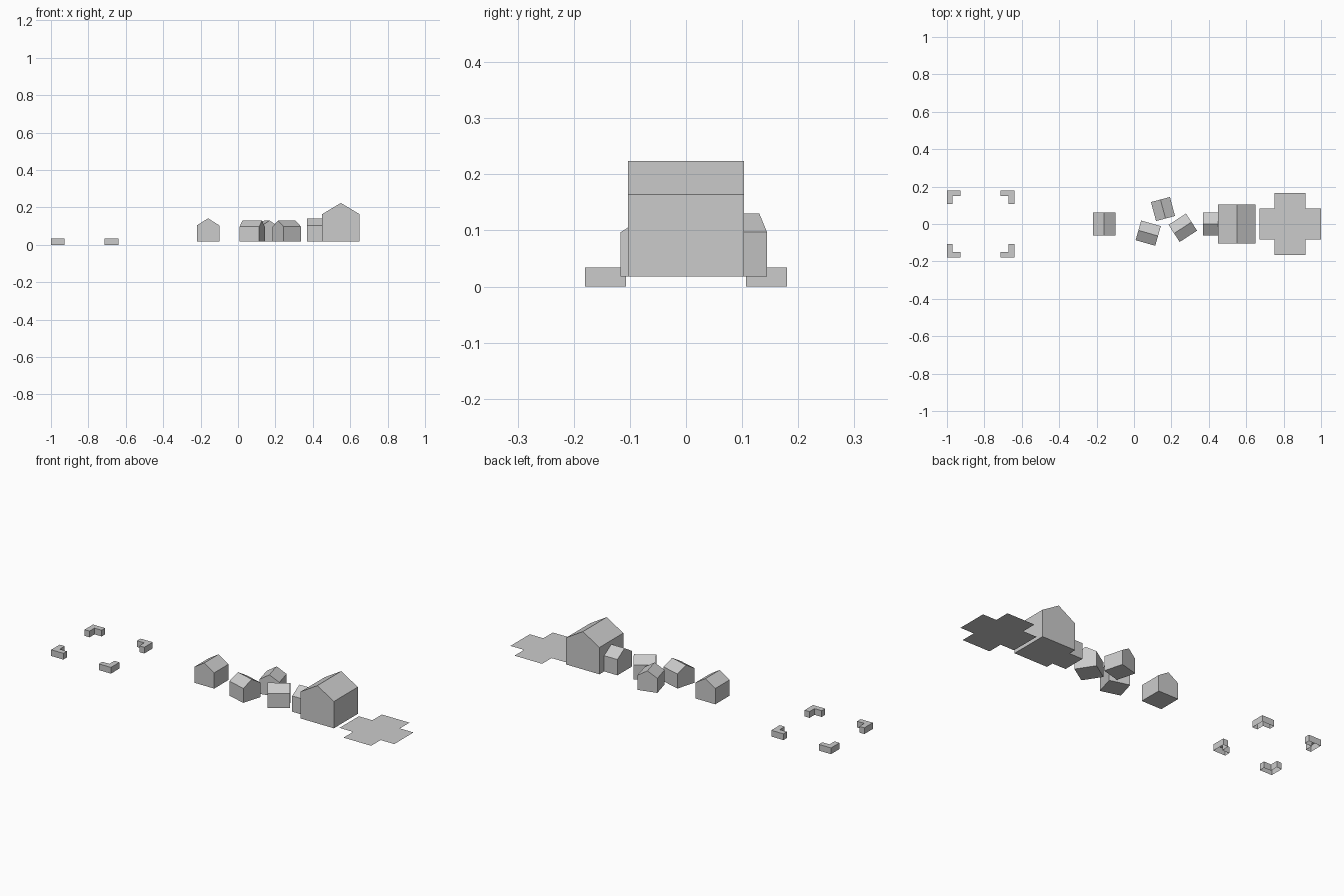
import bpy, bmesh, math
from mathutils import Matrix, Vector

if "Cube" in bpy.data.objects:
    bpy.data.objects.remove(bpy.data.objects["Cube"])

BASE = 0.018


def finish(name, bm):
    mesh = bpy.data.meshes.new(name)
    bm.to_mesh(mesh)
    bm.free()
    obj = bpy.data.objects.new(name, mesh)
    bpy.context.collection.objects.link(obj)
    return obj


def extrude_profile(pts, direction):
    bm = bmesh.new()
    face = bm.faces.new([bm.verts.new(p) for p in pts])
    res = bmesh.ops.extrude_face_region(bm, geom=[face], use_keep_orig=True)
    moved = [v for v in res["geom"] if isinstance(v, bmesh.types.BMVert)]
    bmesh.ops.translate(bm, verts=moved, vec=Vector(direction))
    bmesh.ops.recalc_face_normals(bm, faces=bm.faces)
    return bm


# Gabled house: the ridge runs along local y before turning by angle
def house(name, x, y, width, length, eave, ridge, angle):
    w, h = width / 2, length / 2
    profile = [(-w, -h, BASE), (w, -h, BASE), (w, -h, eave), (0, -h, ridge), (-w, -h, eave)]
    bm = extrude_profile(profile, (0, length, 0))
    turn = Matrix.Translation((x, y, 0)) @ Matrix.Rotation(math.radians(angle), 4, 'Z')
    bmesh.ops.transform(bm, matrix=turn, verts=bm.verts)
    return finish(name, bm)


house("medium_house_left", -0.16, 0, 0.12, 0.124, 0.104, 0.142, 0)
house("small_house_front", 0.076, -0.049, 0.109, 0.109, 0.097, 0.13, 74)
house("small_house_back", 0.155, 0.08, 0.105, 0.105, 0.097, 0.13, 15)
house("small_house_right", 0.261, -0.02, 0.109, 0.111, 0.097, 0.13, 123)
house("medium_house_right", 0.43, 0, 0.124, 0.12, 0.104, 0.142, 90)
house("large_house", 0.55, 0, 0.20, 0.206, 0.164, 0.224, 0)

# Corner markers: L-shaped, open underneath
R, A, T = 0.18, 0.073, 0.03
for sx, side in ((-1, "left"), (1, "right")):
    for sy, end in ((-1, "front"), (1, "back")):
        ell = [(R, R), (R - A, R), (R - A, R - T), (R - T, R - T), (R - T, R - A), (R, R - A)]
        bm = extrude_profile([(-0.82 + sx * a, sy * b, 0) for a, b in ell], (0, 0, 0.034))
        bottom = [f for f in bm.faces if f.normal.z < -0.9]
        bmesh.ops.delete(bm, geom=bottom, context='FACES_ONLY')
        finish(f"corner_marker_{end}_{side}", bm)

# Flat cross-shaped plate
bm = bmesh.new()
quarter = [(0.165, 0.083), (0.083, 0.083), (0.083, 0.165)]
pts = []
for i in range(4):
    rot = Matrix.Rotation(math.pi / 2 * i, 2)
    pts += [rot @ Vector(p) for p in quarter]
bm.faces.new([bm.verts.new((0.835 + p.x, p.y, BASE)) for p in pts])
finish("cross_plate", bm)
